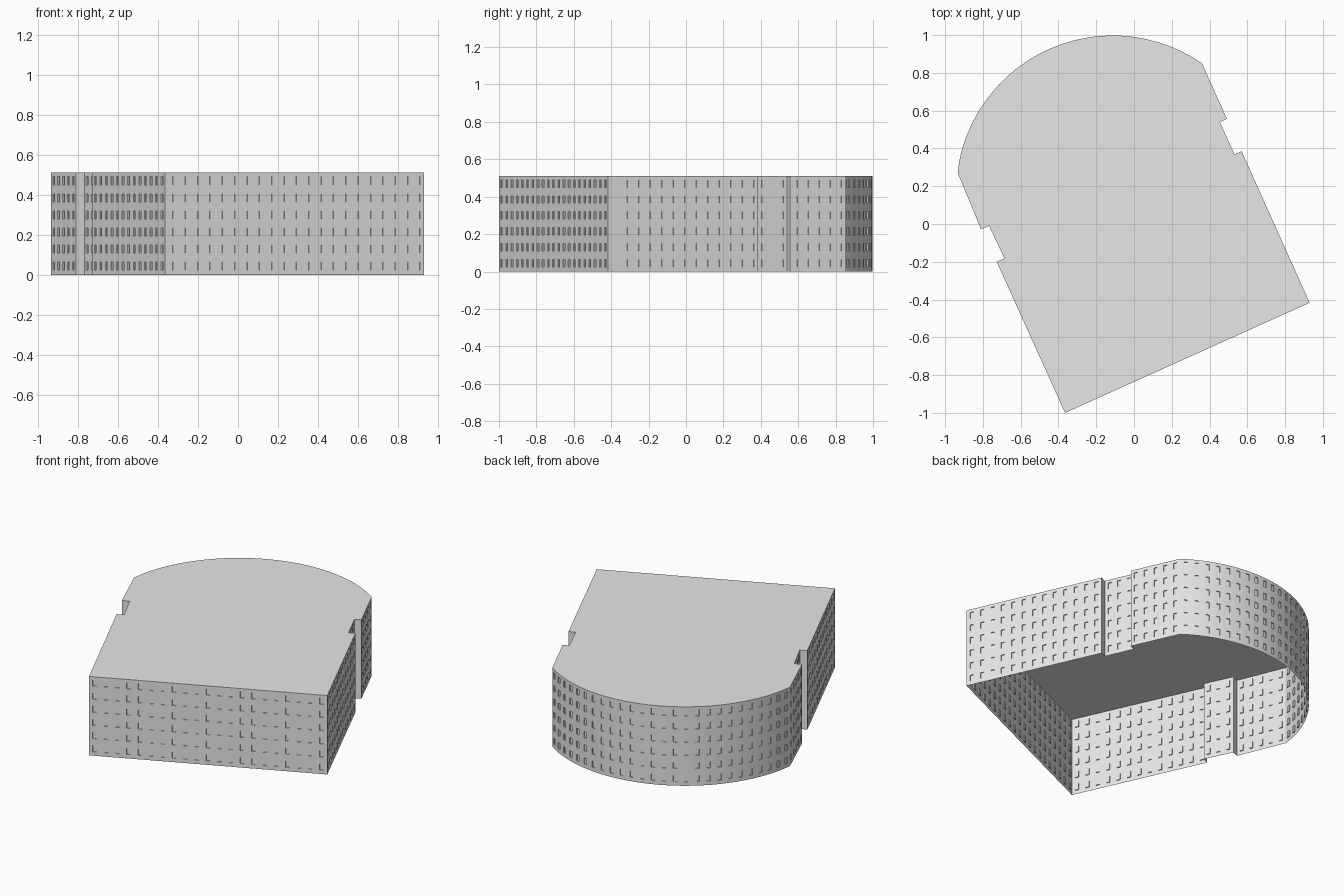
import bpy, bmesh, math
from mathutils import Vector

if "Cube" in bpy.data.objects:
    bpy.data.objects.remove(bpy.data.objects["Cube"])

FLOORS, FLOOR_H = 6, 0.085
BAY, DEPTH = 0.0675, 0.006

wall_grey = bpy.data.materials.new("light_grey")
wall_grey.diffuse_color = (0.8, 0.8, 0.8, 1)
wall_grey.use_nodes = True
wall_grey.node_tree.nodes["Principled BSDF"].inputs["Base Color"].default_value = wall_grey.diffuse_color

# Footprint, counter-clockwise: straight front and notched sides, rounded back
right_side = [(-0.365, -1.0), (0.93, -0.417), (0.57, 0.385), (0.532, 0.368),
              (0.455, 0.54), (0.492, 0.557), (0.36, 0.85)]
left_side = [(-0.933, 0.27), (-0.81, -0.028), (-0.767, -0.01),
             (-0.686, -0.182), (-0.727, -0.2), (-0.365, -1.0)]

# Rounded back, one facet per window bay
cx, cy, radius, facets = -0.112, 0.168, 0.83, 26
a0 = math.atan2(0.85 - cy, 0.36 - cx)
a1 = math.atan2(0.27 - cy, -0.933 - cx)
arc = [(cx + radius * math.cos(a0 + (a1 - a0) * i / facets),
        cy + radius * math.sin(a0 + (a1 - a0) * i / facets)) for i in range(1, facets)]
outline = [Vector(p) for p in right_side + arc + left_side]

# Plan columns: each bay is pier, window, pier; short notch returns stay plain
columns, is_window = [], []
for p, q in zip(outline, outline[1:]):
    length = (q - p).length
    if length < 0.055:
        columns.append(p)
        is_window.append(False)
        continue
    bays = max(1, round(length / BAY))
    for b in range(bays):
        for t, window in ((0, False), (0.33, True), (0.67, False)):
            columns.append(p.lerp(q, (b + t) / bays))
            is_window.append(window)

rows = [f * FLOOR_H + z for f in range(FLOORS) for z in (0, 0.025, 0.065)]
rows.append(FLOORS * FLOOR_H)


def finish(bm, name):
    mesh = bpy.data.meshes.new(name)
    bm.to_mesh(mesh)
    bm.free()
    mesh.materials.append(wall_grey)
    obj = bpy.data.objects.new(name, mesh)
    bpy.context.collection.objects.link(obj)
    return obj


# Outer walls with shallow recessed windows, open underneath
bm = bmesh.new()
grid = [[bm.verts.new((c.x, c.y, z)) for z in rows] for c in columns]
panes = []
for i, window in enumerate(is_window):
    left, right = grid[i], grid[(i + 1) % len(grid)]
    for j in range(len(rows) - 1):
        face = bm.faces.new((left[j], right[j], right[j + 1], left[j + 1]))
        if window and j % 3 == 1:
            panes.append(face)
bm.normal_update()
bmesh.ops.inset_individual(bm, faces=panes, thickness=0.0, depth=-DEPTH)
walls = finish(bm, "outer_walls")

# Flat roof
bm = bmesh.new()
bm.faces.new([bm.verts.new((c.x, c.y, rows[-1])) for c in columns])
bm.normal_update()
finish(bm, "flat_roof")

# Smooth curve, crisp corners
bpy.ops.object.select_all(action='DESELECT')
walls.select_set(True)
bpy.context.view_layer.objects.active = walls
bpy.ops.object.shade_smooth_by_angle(angle=math.radians(25))
